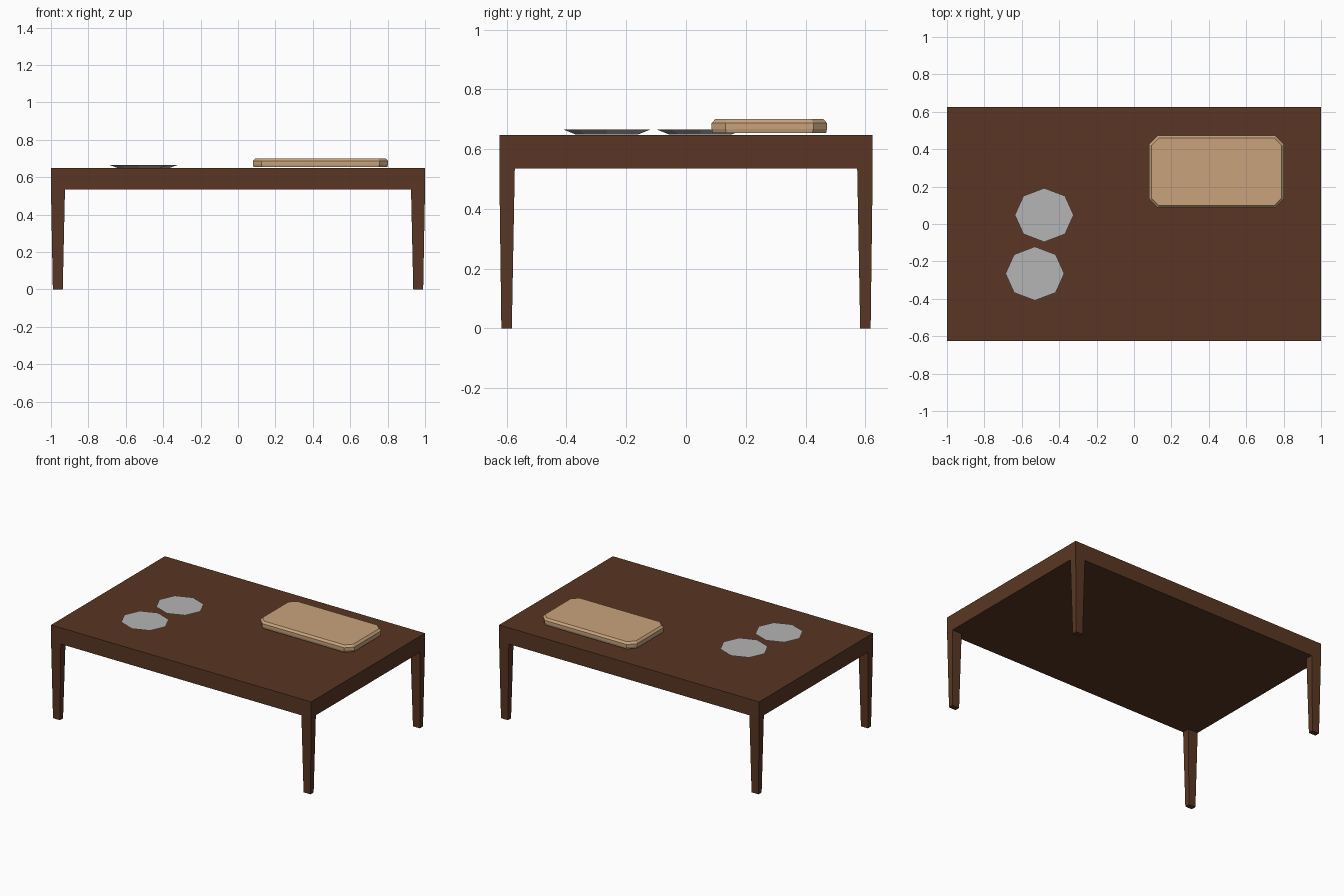
import bpy, bmesh, math

if "Cube" in bpy.data.objects:
    bpy.data.objects.remove(bpy.data.objects["Cube"])


def material(name, rgb):
    m = bpy.data.materials.new(name)
    m.diffuse_color = (*rgb, 1)
    m.use_nodes = True
    m.node_tree.nodes["Principled BSDF"].inputs["Base Color"].default_value = m.diffuse_color
    return m


wood = material("dark wood", (0.10, 0.037, 0.017))
pale = material("pale wood", (0.58, 0.37, 0.20))
grey = material("plate grey", (0.46, 0.46, 0.46))


def loft(name, rings, mat):
    """Closed solid through stacked rings, capped at both ends."""
    bm = bmesh.new()
    loops = [[bm.verts.new(p) for p in r] for r in rings]
    for a, b in zip(loops, loops[1:]):
        for i in range(len(a)):
            j = (i + 1) % len(a)
            bm.faces.new((a[i], a[j], b[j], b[i]))
    bm.faces.new(loops[0][::-1])
    bm.faces.new(loops[-1])
    bmesh.ops.recalc_face_normals(bm, faces=bm.faces)
    me = bpy.data.meshes.new(name)
    bm.to_mesh(me)
    bm.free()
    me.materials.append(mat)
    ob = bpy.data.objects.new(name, me)
    bpy.context.collection.objects.link(ob)
    return ob


def rect(x0, x1, y0, y1, z):
    return [(x0, y0, z), (x1, y0, z), (x1, y1, z), (x0, y1, z)]


def cut_rect(cx, cy, hx, hy, c, z):
    """Rectangle with cut corners."""
    pts = [(-hx + c, -hy), (hx - c, -hy), (hx, -hy + c), (hx, hy - c),
           (hx - c, hy), (-hx + c, hy), (-hx, hy - c), (-hx, -hy + c)]
    return [(cx + x, cy + y, z) for x, y in pts]


def octagon(cx, cy, rx, ry, z):
    return [(cx + rx * math.cos(i * math.pi / 4), cy + ry * math.sin(i * math.pi / 4), z)
            for i in range(8)]


# Table slab
loft("table_top", [rect(-1, 1, -0.625, 0.625, z) for z in (0.535, 0.648)], wood)

# Tapered legs at the four corners
for sx, nx in ((-1, "left"), (1, "right")):
    for sy, ny in ((-1, "front"), (1, "back")):
        loft(f"{ny}_{nx}_leg",
             [rect(sx * 0.937, sx * 0.99, sy * 0.583, sy * 0.618, 0),
              rect(sx * 0.925, sx * 1.0, sy * 0.573, sy * 0.625, 0.537)], wood)

# Serving board with bevelled top edge
loft("serving_board",
     [cut_rect(0.441, 0.279, 0.358, 0.190, 0.046, 0.654),
      cut_rect(0.441, 0.279, 0.361, 0.193, 0.046, 0.668),
      cut_rect(0.441, 0.279, 0.361, 0.193, 0.046, 0.687),
      cut_rect(0.441, 0.279, 0.348, 0.181, 0.040, 0.701)], pale)

# Shallow eight-sided plates
for n, (x, y) in enumerate(((-0.48, 0.048), (-0.53, -0.265)), 1):
    loft(f"plate_{n}",
         [octagon(x, y, 0.113, 0.104, 0.649),
          octagon(x, y, 0.157, 0.144, 0.665)], grey)
